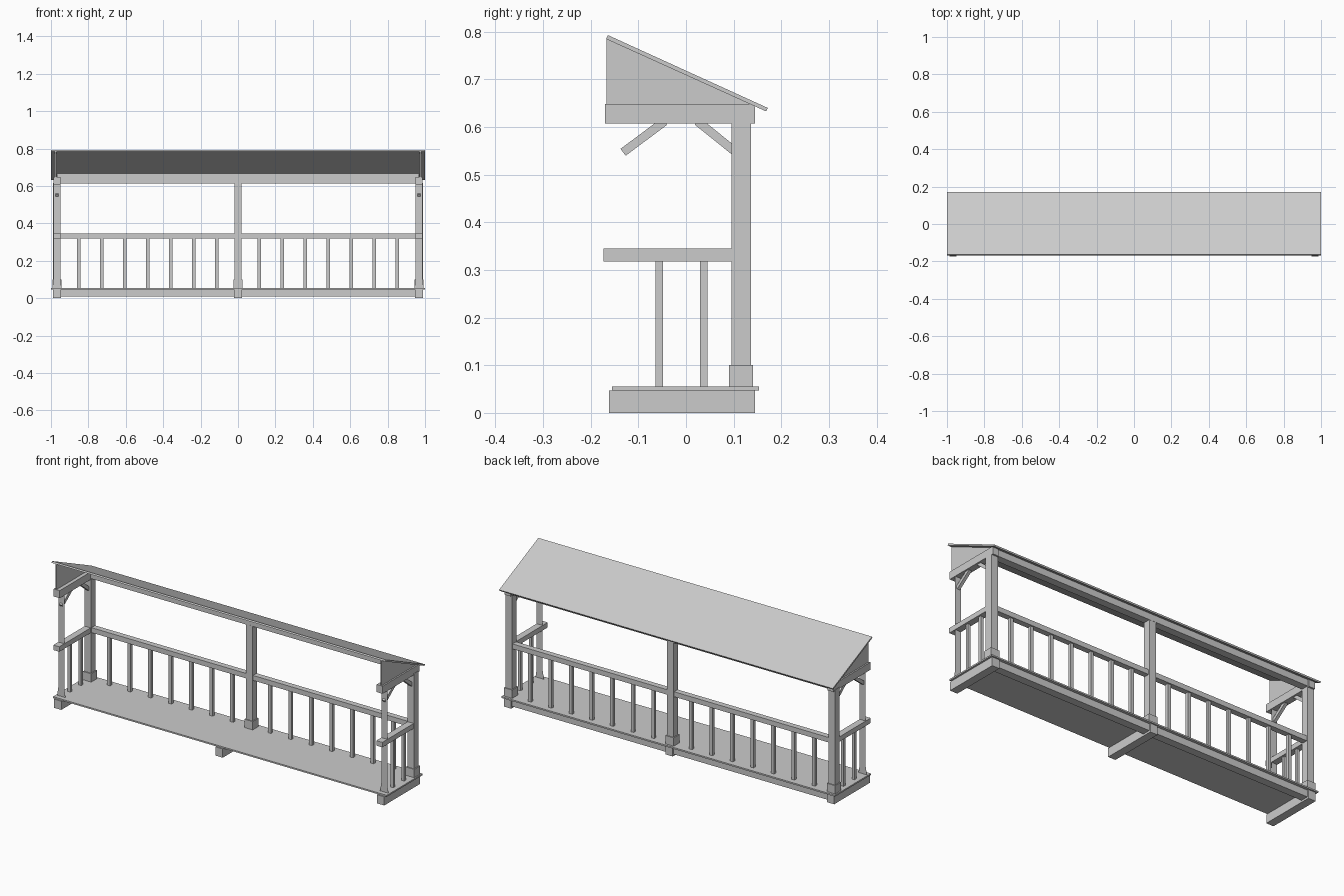
import bpy, bmesh
from mathutils import Vector

if "Cube" in bpy.data.objects:
    bpy.data.objects.remove(bpy.data.objects["Cube"])

SIDE = 0.968   # x of the end frames
POST_Y = 0.115 # y of the back posts


def mesh(name, verts, faces):
    me = bpy.data.meshes.new(name)
    me.from_pydata(verts, [], faces)
    bm = bmesh.new()
    bm.from_mesh(me)
    bmesh.ops.recalc_face_normals(bm, faces=bm.faces)
    bm.to_mesh(me)
    bm.free()
    ob = bpy.data.objects.new(name, me)
    bpy.context.collection.objects.link(ob)
    return ob


def prism(name, profile, x0, x1):
    """Extrude a (y, z) profile along x."""
    n = len(profile)
    verts = [(x, y, z) for x in (x0, x1) for y, z in profile]
    faces = [tuple(range(n)), tuple(range(n, 2 * n))]
    faces += [(i, (i + 1) % n, n + (i + 1) % n, n + i) for i in range(n)]
    return mesh(name, verts, faces)


def box(name, x0, x1, y0, y1, z0, z1):
    return prism(name, [(y0, z0), (y1, z0), (y1, z1), (y0, z1)], x0, x1)


def bar(name, x, a, b, width, thick):
    """Slanted square bar in the y-z plane."""
    a, b = Vector(a), Vector(b)
    d = (b - a).normalized()
    n = Vector((-d.y, d.x)) * thick / 2
    prism(name, [tuple(p) for p in (a - n, b - n, b + n, a + n)], x - width / 2, x + width / 2)


# Floor deck and the joists below it
box("floor", -1, 1, -0.155, 0.153, 0.047, 0.055)
for x in (-SIDE, 0, SIDE):
    box("joist", x - 0.022, x + 0.022, -0.162, 0.145, 0.0, 0.047)
box("back_floor_beam", -SIDE, SIDE, 0.095, 0.138, 0.01, 0.047)

# Back posts with square bases
for x in (-SIDE, 0, SIDE):
    box("back_post", x - 0.02, x + 0.02, 0.0955, 0.136, 0.055, 0.615)
    box("post_base", x - 0.025, x + 0.025, 0.09, 0.141, 0.055, 0.1)

# Back railing
box("back_rail", -SIDE, SIDE, 0.1, 0.131, 0.318, 0.345)
for s in (-1, 1):
    for i in range(7):
        x = s * (0.113 + 0.123 * i)
        box("back_baluster", x - 0.009, x + 0.009, POST_Y - 0.008, POST_Y + 0.008, 0.055, 0.318)

# Back roof beam, bevelled to the roof slope
prism("back_roof_beam", [(0.096, 0.612), (0.137, 0.612), (0.137, 0.647), (0.096, 0.666)], -SIDE, SIDE)

# End frames
for s in (-1, 1):
    x = s * SIDE
    box("side_rail", x - 0.018, x + 0.018, -0.173, 0.1, 0.318, 0.345)
    for y in (-0.056, 0.037):
        box("side_baluster", x - 0.008, x + 0.008, y - 0.008, y + 0.008, 0.055, 0.318)
    box("side_roof_beam", x - 0.018, x + 0.018, -0.17, 0.145, 0.607, 0.648)
    # flat wall post with a flared foot
    outline = [(-0.025, 0.055), (0.025, 0.055), (0.018, 0.1), (0.018, 0.61), (-0.018, 0.61), (-0.018, 0.1)]
    mesh("front_wall_post", [(x + u, -0.13, z) for u, z in outline], [tuple(range(6))])
    bar("front_brace", x, (-0.132, 0.547), (-0.045, 0.612), 0.017, 0.018)
    bar("back_brace", x, (0.105, 0.547), (0.024, 0.612), 0.017, 0.018)
    # triangular gable panel
    prism("gable_panel", [(-0.167, 0.645), (0.142, 0.645), (-0.167, 0.786)], s * 0.97, s * 0.978)

# Sloping roof slab
prism("roof", [(-0.168, 0.785), (0.168, 0.633), (0.172, 0.64), (-0.164, 0.793)], -1, 1)
